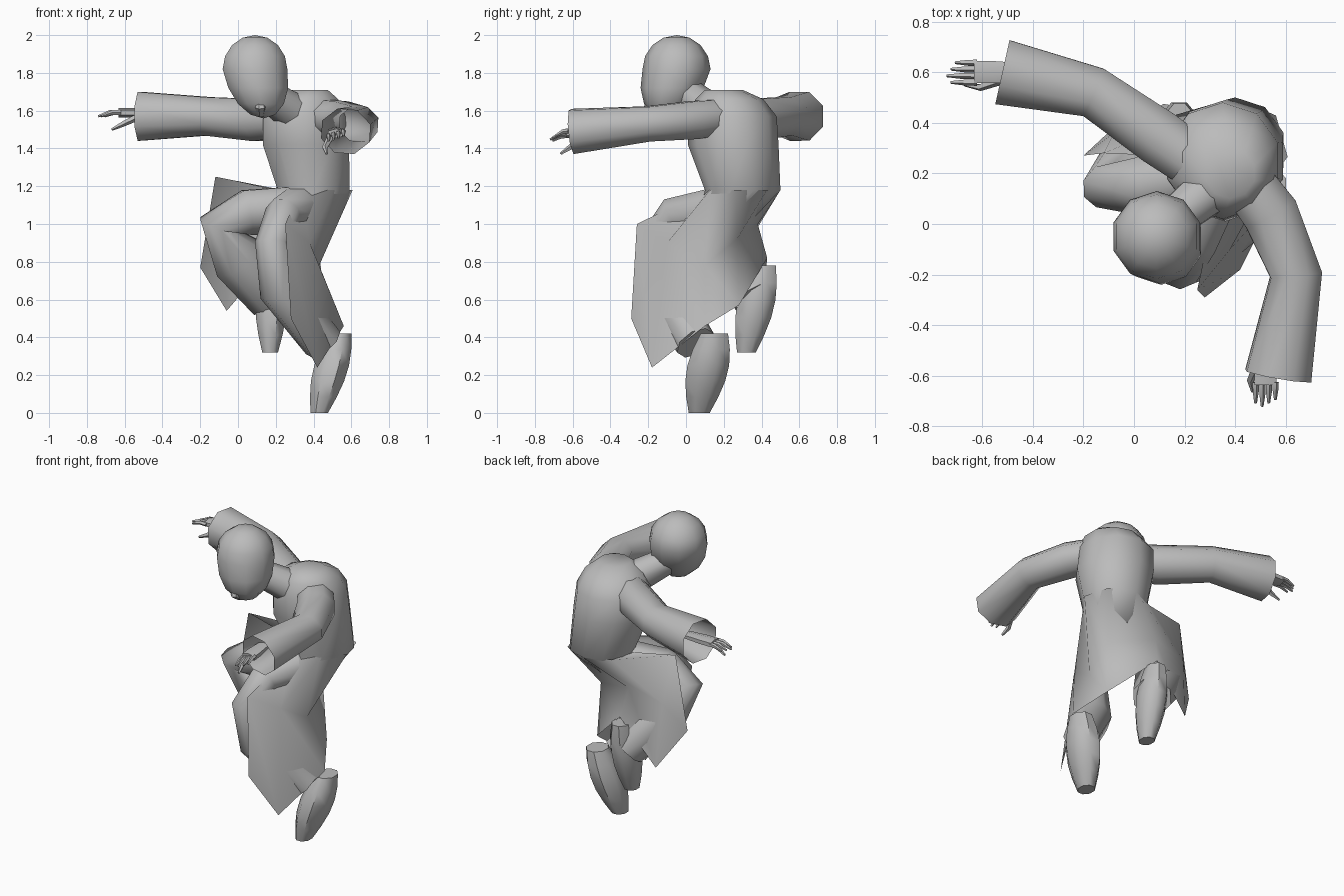
import bpy, bmesh, math
from mathutils import Vector

cube = bpy.data.objects.get("Cube")
if cube:
    bpy.data.objects.remove(cube)

GREY = (.5, .5, .5, 1)
grey = bpy.data.materials.new("plain_grey")
grey.use_nodes = True
grey.diffuse_color = GREY
grey.node_tree.nodes["Principled BSDF"].inputs["Base Color"].default_value = GREY


def finish(name, bm, angle=50):
    """Turn a bmesh into a grey object with smooth shading and sharp edges."""
    bmesh.ops.recalc_face_normals(bm, faces=bm.faces)
    mesh = bpy.data.meshes.new(name)
    bm.to_mesh(mesh)
    bm.free()
    mesh.materials.append(grey)
    part = bpy.data.objects.new(name, mesh)
    bpy.context.collection.objects.link(part)
    bpy.ops.object.select_all(action="DESELECT")
    part.select_set(True)
    bpy.context.view_layer.objects.active = part
    bpy.ops.object.shade_smooth_by_angle(angle=math.radians(angle))


def bridge(bm, rows, closed):
    """Join neighbouring rows of vertices with quads."""
    for low, high in zip(rows, rows[1:]):
        for k in range(0 if closed else 1, len(low)):
            bm.faces.new((low[k - 1], low[k], high[k], high[k - 1]))


def loft(name, path, radii, sides=8, level=False, open_end=False, flat=1, angle=50):
    """Sweep a ring along a path; level keeps every ring horizontal."""
    bm = bmesh.new()
    points = [Vector(p) for p in path]
    side, rows = Vector((1, 0, 0)), []
    for i, (point, radius) in enumerate(zip(points, radii)):
        before, after = points[max(i - 1, 0)], points[min(i + 1, len(points) - 1)]
        tangent = Vector((0, 0, 1))
        if not level:
            tangent = ((point - before).normalized() + (after - point).normalized()).normalized()
            if i == 0:
                side = tangent.cross(Vector((0, 0, 1)))
        # carry the side direction along so the tube never twists
        side = (side - tangent * side.dot(tangent)).normalized()
        up = tangent.cross(side) * flat
        row = []
        for k in range(sides):
            turn = math.tau * (k + .5) / sides
            offset = side * math.cos(turn) + up * math.sin(turn)
            row.append(bm.verts.new(point + offset * radius))
        rows.append(row)
    bridge(bm, rows, closed=True)
    bm.faces.new(rows[0])
    if not open_end:
        bm.faces.new(rows[-1])
    finish(name, bm, angle)


# Head: a coarse sphere whose lower half is drawn out to a chin
bm = bmesh.new()
bmesh.ops.create_uvsphere(bm, u_segments=10, v_segments=8, radius=.18)
for vert in bm.verts:
    if vert.co.z < 0:
        drop = -vert.co.z
        vert.co.x += drop * .25
        vert.co.y -= drop * .35
        vert.co.z *= 1.45
    vert.co += Vector((.09, -.05, 1.82))
finish("head", bm)
loft("nose", [(.11, -.19, 1.68), (.12, -.2, 1.62), (.12, -.15, 1.58)],
     (.01, .03, .02), sides=6)
loft("neck", [(.28, .12, 1.6), (.13, 0, 1.7)], (.1, .08))

# Coat body, from pelvis to rounded shoulders
loft("coat_body",
     [(.35, .2, 1), (.4, .3, 1.18), (.36, .25, 1.42), (.35, .25, 1.57),
      (.36, .23, 1.66), (.38, .2, 1.71)],
     (.13, .2, .24, .23, .18, .1), sides=10, level=True)

# Coat skirt: waist arc, thigh row and pointed hem, from left front round the back
waist = []
for k in range(7):
    turn = math.radians(50 * k - 110)
    waist.append((.4 + .21 * math.cos(turn), .3 + .2 * math.sin(turn), 1.18))
thigh = [(.25, -.26, 1), (.38, -.1, .9), (.43, .1, .78), (.43, .27, .92),
         (.15, .38, 1), (-.08, .36, .95), (-.12, .28, 1.25)]
hem = [(.28, -.29, .5), (.42, -.18, .24), (.56, .1, .46), (.45, .28, .57),
       (.18, .43, .82), (-.06, .4, .54), (-.2, .27, .77)]
bm = bmesh.new()
rows = [[bm.verts.new(p) for p in row] for row in (waist, thigh, hem)]
bridge(bm, rows, closed=False)
finish("coat_skirt", bm, angle=70)

# Trouser legs, pinched at the knee
loft("left_leg",
     [(.33, .2, 1.08), (.24, -.06, 1.05), (.18, -.17, .9), (.23, -.12, .65), (.45, .05, .37)],
     (.13, .1, .09, .12, .11), angle=70)
loft("right_leg",
     [(.33, .22, 1.08), (.05, .15, 1.06), (-.12, .15, 1), (0, .23, .82), (.17, .37, .6)],
     (.13, .13, .09, .15, .12), angle=70)


# Boots hang toe down, fullest near the ankle and narrow at the toe
def boot(name, ankle, toe, width):
    steps = [k / 5 for k in range(6)]
    path = [Vector(ankle).lerp(Vector(toe), t) for t in steps]
    radii = [width * (.5 + .5 * math.sin(math.pi * (.1 + .9 * t))) for t in steps]
    loft(name, path, radii, level=True, flat=1.2)


boot("left_boot", (.54, .15, .42), (.43, .07, 0), .1)
boot("right_boot", (.18, .41, .78), (.17, .32, .32), .09)

# Sleeves, open at the cuff
sleeve_radii = (.11, .12, .11, .14)
loft("right_sleeve", [(.27, .22, 1.56), (.1, .34, 1.55), (-.16, .52, 1.57), (-.52, .6, 1.57)],
     sleeve_radii, open_end=True)
loft("left_sleeve", [(.42, .2, 1.57), (.54, .04, 1.55), (.64, -.2, 1.53), (.57, -.6, 1.49)],
     sleeve_radii, open_end=True, flat=.9)


# Hands: a flat palm, four fingers and a thumb
def hand(name, wrist, forward, across, length):
    def at(along, sideways, drop=0):
        return (Vector(wrist) + Vector(forward) * along * length
                + Vector(across) * sideways - Vector((0, 0, drop)))

    loft(name + "_palm", [at(-.3, 0), at(.2, 0), at(.55, 0)],
         (.04, .05, .05), sides=6, flat=.5)
    for k, finger in enumerate(("index", "middle", "ring", "little")):
        offset = .04 - k * .026
        reach = 1 - abs(k - 1) * .07
        loft(f"{name}_{finger}_finger",
             [at(.5, offset), at(.75 * reach, offset), at(reach, offset, drop=.02)],
             (.014, .013, .006), sides=5)
    loft(name + "_thumb", [at(.1, .03, .02), at(.45, .06, .06), at(.7, .05, .09)],
         (.02, .015, .007), sides=5)


hand("right_hand", wrist=(-.5, .6, 1.59), forward=(-1, 0, 0), across=(0, -1, 0), length=.24)
hand("left_hand", wrist=(.52, -.53, 1.49), forward=(0, -1, -.1), across=(-1, 0, -.3), length=.19)
